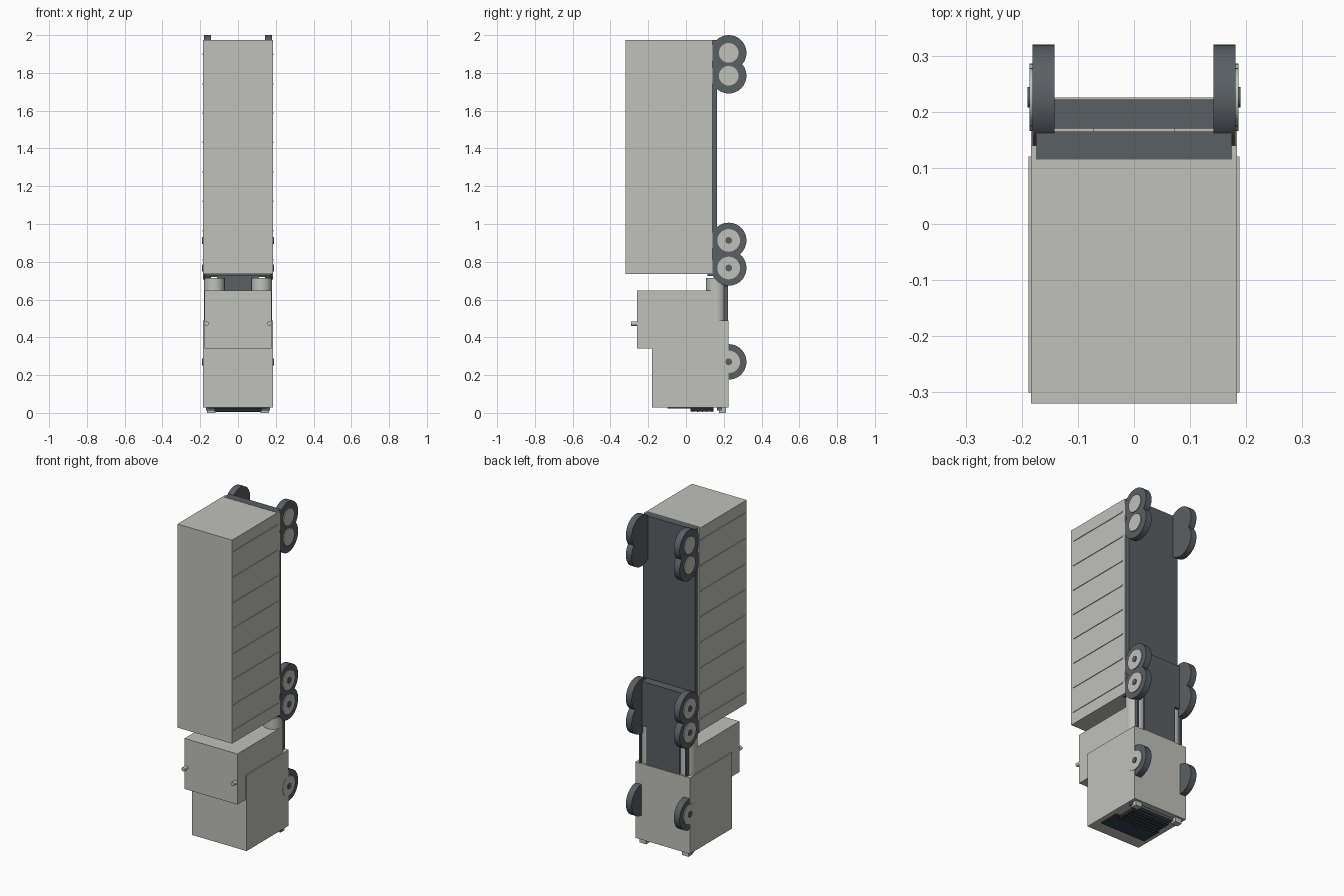
import bpy
import math
from mathutils import Matrix

if "Cube" in bpy.data.objects:
    bpy.data.objects.remove(bpy.data.objects["Cube"])


def material(name, r, g, b):
    m = bpy.data.materials.new(name)
    m.use_nodes = True
    m.diffuse_color = (r, g, b, 1)
    m.node_tree.nodes["Principled BSDF"].inputs["Base Color"].default_value = (r, g, b, 1)
    return m


LIGHT = material("light grey", 0.53, 0.53, 0.50)
DARK = material("dark grey", 0.10, 0.115, 0.125)
GLASS = material("blue glass", 0.03, 0.055, 0.075)
BLACK = material("black", 0.02, 0.02, 0.022)


def box(name, mat, x, y, z):
    """Box from its (min, max) span on each axis."""
    spans = (x, y, z)
    bpy.ops.mesh.primitive_cube_add(size=1)
    ob = bpy.context.object
    ob.name = name
    mid = [(a + b) / 2 for a, b in spans]
    size = [b - a for a, b in spans]
    ob.data.transform(Matrix.Translation(mid) @ Matrix.Diagonal((*size, 1)))
    ob.data.materials.append(mat)
    return ob


def cylinder(name, mat, axis, start, end, u, v, radius, sides=32):
    """Cylinder along an axis; u and v are the other two coordinates in order."""
    bpy.ops.mesh.primitive_cylinder_add(vertices=sides, radius=radius, depth=end - start)
    ob = bpy.context.object
    ob.name = name
    mid = (start + end) / 2
    if axis == "x":
        place = Matrix.Translation((mid, u, v)) @ Matrix.Rotation(math.pi / 2, 4, "Y")
    elif axis == "y":
        place = Matrix.Translation((u, mid, v)) @ Matrix.Rotation(math.pi / 2, 4, "X")
    else:
        place = Matrix.Translation((u, v, mid))
    ob.data.transform(place)
    ob.data.materials.append(mat)
    bpy.ops.object.shade_smooth_by_angle(angle=math.radians(35))
    return ob


def mirrored(ob):
    """Repeat a part on the other side."""
    ob.modifiers.new("other_side", "MIRROR").use_axis[0] = True
    return ob


# Trailer
box("trailer_body", LIGHT, (-0.184, 0.184), (-0.32, 0.14), (0.735, 1.974))
box("trailer_chassis", DARK, (-0.175, 0.175), (0.115, 0.165), (0.725, 1.975))
for i in range(8):
    z = 0.81 + i * 0.1555
    mirrored(box("trailer_rib", LIGHT, (0.18, 0.188), (-0.30, 0.12), (z - 0.004, z + 0.004)))

# Cab and sleeper
box("cab", LIGHT, (-0.184, 0.184), (-0.18, 0.225), (0.028, 0.49))
box("sleeper", LIGHT, (-0.178, 0.178), (-0.26, 0.17), (0.34, 0.648))
mirrored(cylinder("roof_horn", LIGHT, "y", -0.29, -0.255, 0.166, 0.473, 0.012, 16))

# Tractor chassis, tanks and side rails
box("tractor_frame", DARK, (-0.11, 0.11), (0.17, 0.222), (0.45, 0.74))
box("rear_frame", DARK, (-0.172, 0.172), (0.17, 0.222), (0.72, 0.99))
mirrored(cylinder("fuel_tank", LIGHT, "z", 0.48, 0.715, 0.125, 0.16, 0.054))
mirrored(box("tank_rail", DARK, (0.15, 0.16), (0.2, 0.222), (0.485, 0.672)))

# Windscreen, grille and bumper on the nose
box("windscreen", GLASS, (-0.155, 0.155), (-0.098, 0.03), (0.022, 0.03))
box("grille", BLACK, (-0.125, 0.125), (0.024, 0.145), (0.008, 0.03))
for i in range(5):
    y = 0.034 + i * 0.025
    box("grille_bar", DARK, (-0.12, 0.12), (y, y + 0.006), (0.005, 0.012))
box("bumper", DARK, (-0.17, 0.17), (0.165, 0.19), (0.012, 0.03))
mirrored(box("headlamp", LIGHT, (0.12, 0.165), (0.175, 0.212), (0.0, 0.03)))

# Wheels
for name, z, hub in (("front", 0.27, 0.06), ("drive", 0.767, 0.06), ("drive", 0.913, 0.06),
                     ("trailer", 1.785, 0.052), ("trailer", 1.906, 0.052)):
    y = 0.226
    mirrored(cylinder(name + "_tyre", DARK, "x", 0.142, 0.181, y, z, 0.094, 40))
    mirrored(cylinder(name + "_hub", LIGHT, "x", 0.17, 0.186, y, z, hub))
    if name != "trailer":
        mirrored(cylinder(name + "_hub_cap", DARK, "x", 0.18, 0.19, y, z, 0.018, 16))
